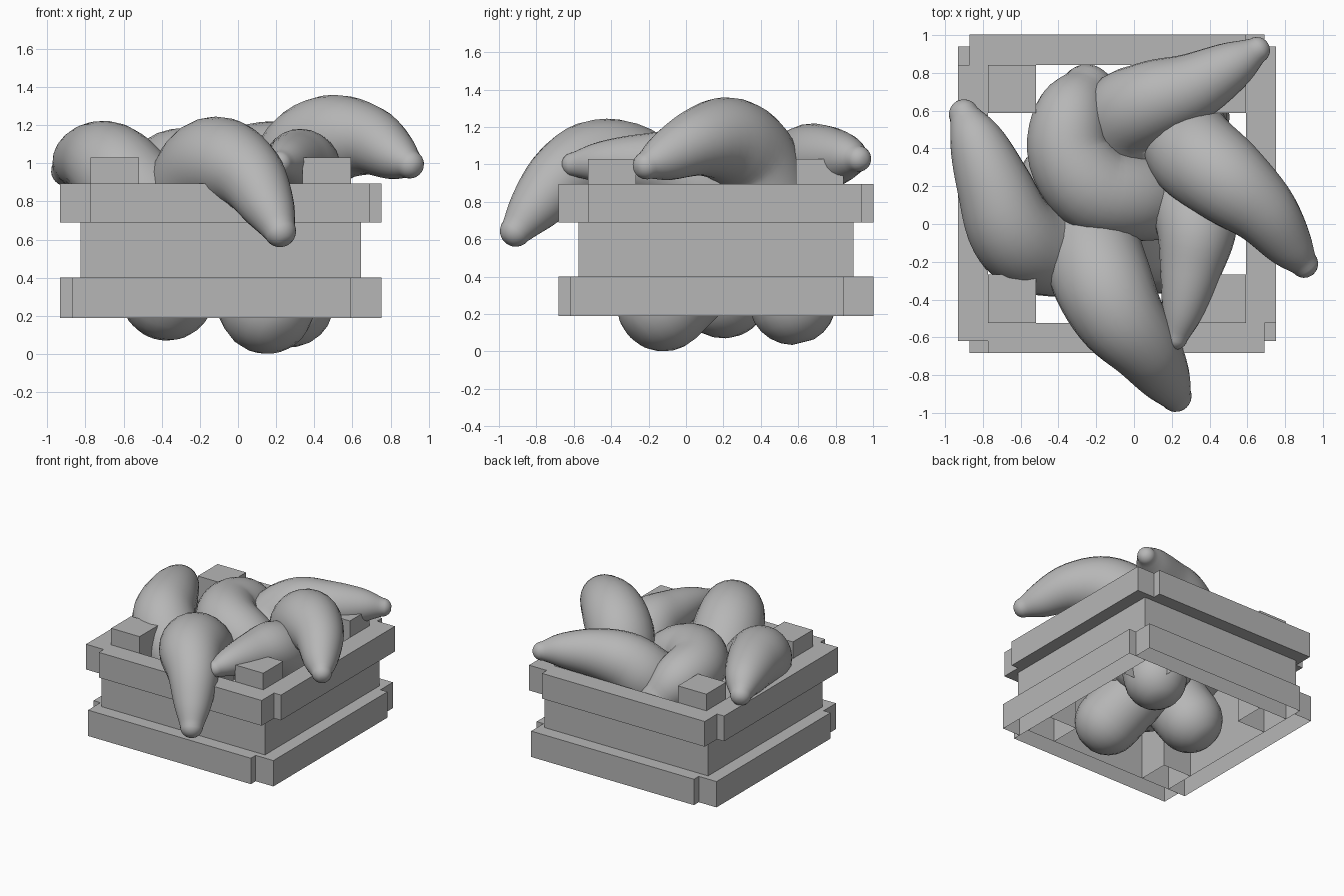
import bpy
import bmesh
import math
from mathutils import Vector

default_cube = bpy.data.objects.get("Cube")
if default_cube:
    bpy.data.objects.remove(default_cube, do_unlink=True)

# One plain grey for the crate and its contents
grey = bpy.data.materials.new("plain_grey")
grey.use_nodes = True
colour = (0.47, 0.47, 0.47, 1)
grey.diffuse_color = colour
grey.node_tree.nodes["Principled BSDF"].inputs["Base Color"].default_value = colour

CENTRE = Vector((-0.09, 0.16, 0))


def add_object(name, bm):
    mesh = bpy.data.meshes.new(name)
    bm.to_mesh(mesh)
    bm.free()
    mesh.materials.append(grey)
    obj = bpy.data.objects.new(name, mesh)
    bpy.context.collection.objects.link(obj)
    return obj


def add_box(name, low, high, quarter_turns, open_bottom=False):
    """Box given relative to the crate centre, turned around it."""
    bm = bmesh.new()
    bmesh.ops.create_cube(bm, size=1)
    low, high = Vector(low), Vector(high)
    for vert in bm.verts:
        vert.co = (low + high) / 2 + vert.co * (high - low)
    if open_bottom:
        bm.normal_update()
        under = [f for f in bm.faces if f.normal.z < -0.5]
        bmesh.ops.delete(bm, geom=under, context="FACES_ONLY")
    obj = add_object(name, bm)
    obj.location = CENTRE
    obj.rotation_euler.z = quarter_turns * math.pi / 2


# Crate: overlapping planks, thin middle walls and corner posts, hollow below
OUTER, INNER, OVERLAP, WALL = 0.842, 0.683, 0.78, 0.735
for turn, side in enumerate(("front", "left", "back", "right")):
    add_box(f"{side}_top_plank", (-INNER, -OUTER, 0.69),
            (OVERLAP, -INNER, 0.895), turn)
    add_box(f"{side}_bottom_plank", (-OVERLAP, -OUTER, 0.19),
            (INNER, -INNER, 0.4), turn, open_bottom=True)
    add_box(f"{side}_middle_wall", (-INNER, -WALL, 0.4),
            (WALL, -INNER, 0.69), turn)
    add_box(f"{side}_corner_post", (-INNER, -INNER, 0.19),
            (-INNER + 0.255, -INNER + 0.255, 1.03), turn, open_bottom=True)


def catmull_rom(points, steps):
    """Smooth samples of points holding x, y, z and radius."""
    first = points[0] * 2 - points[1]
    last = points[-1] * 2 - points[-2]
    ext = [first] + points + [last]
    samples = []
    for a, b, c, d in zip(ext, ext[1:], ext[2:], ext[3:]):
        for i in range(steps):
            t = i / steps
            samples.append((b * 2 + (c - a) * t
                            + (a * 2 - b * 5 + c * 4 - d) * t ** 2
                            + (b * 3 - a - c * 3 + d) * t ** 3) / 2)
    samples.append(points[-1])
    return samples


def cap(end, neighbour, rings=6):
    """Half-round continuation of a path beyond its end."""
    centre, radius = end
    outward = (centre - neighbour[0]).normalized()
    angles = [math.pi / 2 * i / rings for i in range(1, rings)]
    return [(centre + outward * radius * math.sin(a), radius * math.cos(a))
            for a in angles]


def add_gourd(name, *points, steps=5, sides=24):
    """Curved tapering body with rounded ends, from the tip to the fat end."""
    samples = catmull_rom([Vector(p) for p in points], steps)
    path = [(s.to_3d(), s.w) for s in samples]
    path = cap(path[0], path[1])[::-1] + path + cap(path[-1], path[-2])

    bm = bmesh.new()
    rings = []
    across = None
    for i, (centre, radius) in enumerate(path):
        ahead = path[min(i + 1, len(path) - 1)][0]
        behind = path[max(i - 1, 0)][0]
        tangent = (ahead - behind).normalized()
        if across is None:
            across = tangent.orthogonal()
        across = (across - tangent * across.dot(tangent)).normalized()
        other = tangent.cross(across)
        ring = []
        for k in range(sides):
            angle = math.tau * k / sides
            offset = across * math.cos(angle) + other * math.sin(angle)
            ring.append(bm.verts.new(centre + offset * radius))
        rings.append(ring)
    for lower, upper in zip(rings, rings[1:]):
        for k in range(sides):
            n = (k + 1) % sides
            bm.faces.new((lower[k], lower[n], upper[n], upper[k]))
    bm.faces.new(rings[0])
    bm.faces.new(rings[-1])
    for face in bm.faces:
        face.smooth = True
    bmesh.ops.recalc_face_normals(bm, faces=bm.faces)
    add_object(name, bm)


# Heaped gourds: each point is x, y, z and radius
add_gourd("front_gourd",
          (0.22, -0.91, 0.645, 0.085), (0.16, -0.81, 0.77, 0.14),
          (0.06, -0.66, 0.93, 0.19), (-0.08, -0.48, 1.0, 0.24),
          (-0.18, -0.27, 0.93, 0.265), (-0.27, 0.0, 0.65, 0.26),
          (-0.37, 0.2, 0.32, 0.25))
add_gourd("left_gourd",
          (0.9, -0.21, 0.995, 0.075), (0.82, -0.11, 1.04, 0.13),
          (0.68, 0.07, 1.12, 0.185), (0.49, 0.23, 1.125, 0.235),
          (0.33, 0.36, 1.0, 0.25), (0.27, 0.46, 0.7, 0.24),
          (0.27, 0.57, 0.27, 0.235))
add_gourd("back_gourd",
          (0.65, 0.92, 1.03, 0.07), (0.52, 0.84, 1.04, 0.13),
          (0.3, 0.72, 1.03, 0.185), (0.08, 0.64, 0.985, 0.22),
          (-0.06, 0.53, 0.83, 0.24), (0.0, 0.2, 0.55, 0.24),
          (0.15, -0.12, 0.25, 0.25))
add_gourd("right_gourd",
          (-0.9, 0.58, 0.96, 0.08), (-0.83, 0.43, 1.01, 0.15),
          (-0.74, 0.2, 1.02, 0.2), (-0.65, -0.02, 0.97, 0.235),
          (-0.52, -0.12, 0.83, 0.25), (-0.25, -0.15, 0.6, 0.24))
add_gourd("small_gourd",
          (0.22, -0.6, 1.0, 0.065), (0.26, -0.45, 1.01, 0.115),
          (0.3, -0.24, 1.0, 0.165), (0.33, -0.02, 0.96, 0.215),
          (0.29, 0.15, 0.8, 0.23), (0.15, 0.3, 0.55, 0.23))
add_gourd("middle_gourd",
          (-0.25, 0.7, 0.8, 0.145), (-0.33, 0.57, 0.92, 0.2),
          (-0.34, 0.37, 0.95, 0.225), (-0.21, 0.19, 0.935, 0.24),
          (0.0, 0.14, 0.85, 0.23), (0.15, 0.15, 0.62, 0.23))
